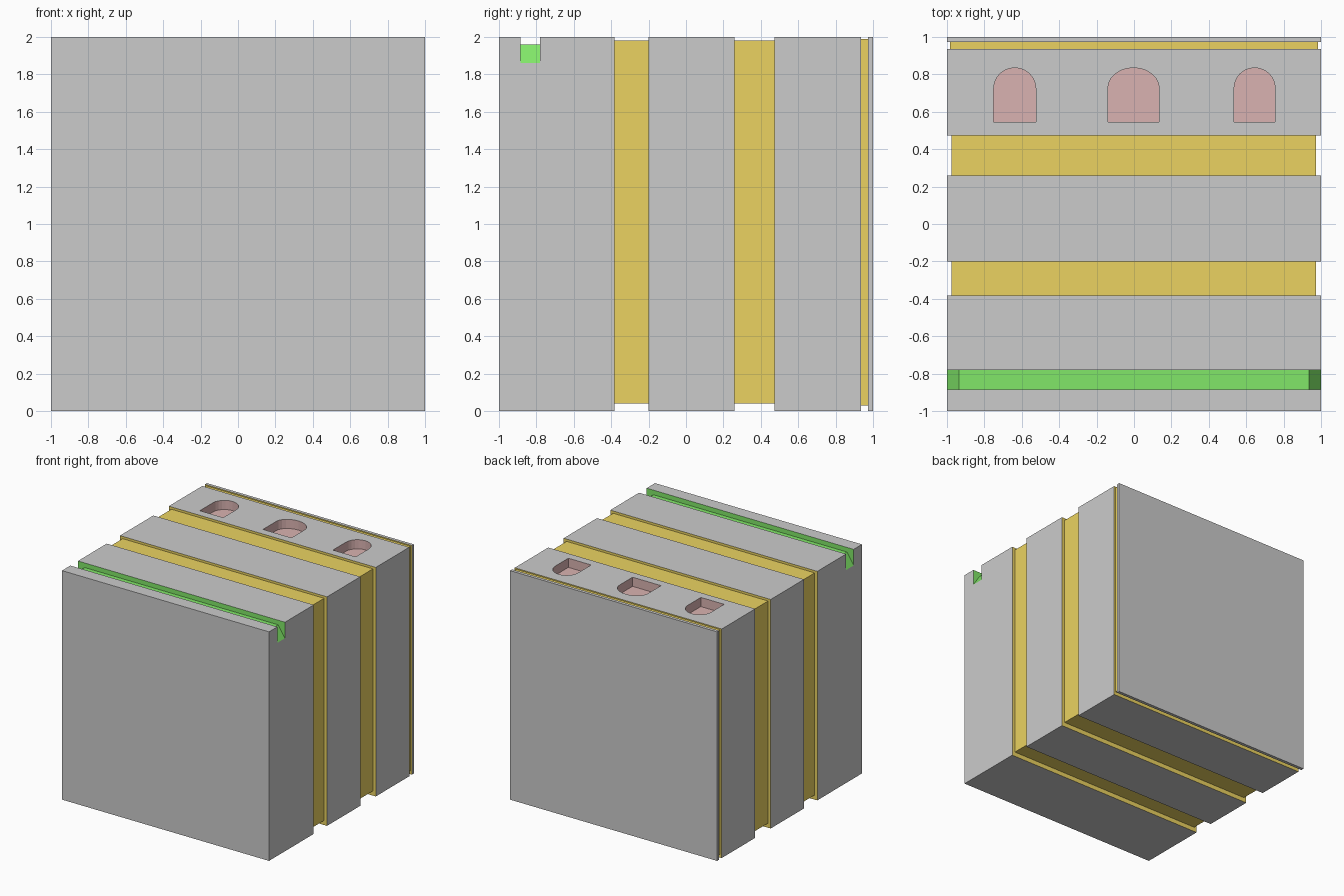
import bpy, bmesh, math

if "Cube" in bpy.data.objects:
    bpy.data.objects.remove(bpy.data.objects["Cube"])


def colour(name, rgb):
    m = bpy.data.materials.new(name)
    m.diffuse_color = (*rgb, 1)
    m.use_nodes = True
    m.node_tree.nodes["Principled BSDF"].inputs["Base Color"].default_value = m.diffuse_color
    return m


# slot 0 stays plain grey
SLOTS = [None,
         colour("gold", (0.83, 0.65, 0.12)),
         colour("green", (0.22, 0.80, 0.14)),
         colour("dusty_red", (0.70, 0.45, 0.44))]
GOLD, GREEN, RED = 1, 2, 3


def finish(bm, name):
    bmesh.ops.recalc_face_normals(bm, faces=bm.faces)
    me = bpy.data.meshes.new(name)
    bm.to_mesh(me)
    bm.free()
    for m in SLOTS:
        me.materials.append(m)
    ob = bpy.data.objects.new(name, me)
    bpy.context.collection.objects.link(ob)
    return ob


def prism(name, points, move, slot):
    """Extrude a closed 3D outline along a vector."""
    bm = bmesh.new()
    face = bm.faces.new([bm.verts.new(p) for p in points])
    ext = bmesh.ops.extrude_face_region(bm, geom=[face], use_keep_orig=True)
    verts = [g for g in ext["geom"] if isinstance(g, bmesh.types.BMVert)]
    bmesh.ops.translate(bm, verts=verts, vec=move)
    for f in bm.faces:
        f.material_index = slot
    return finish(bm, name)


def cut(body, cutter):
    mod = body.modifiers.new(cutter.name, "BOOLEAN")
    mod.operation = "DIFFERENCE"
    mod.solver = "EXACT"
    mod.object = cutter
    cutter.hide_render = True
    bpy.context.view_layer.objects.active = body
    bpy.ops.object.modifier_apply(modifier=mod.name)
    bpy.data.objects.remove(cutter)


# block body: rectangular rings lofted along y, with gold bands recessed all round
FULL = (-1, 1, 0, 2)
BAND = (-0.975, 0.972, 0.04, 1.98)
THIN = (-0.985, 0.985, 0.03, 1.99)
sections = [(-1, FULL)]
for y0, y1, rect in [(-0.383, -0.2, BAND), (0.26, 0.473, BAND), (0.935, 0.972, THIN)]:
    sections += [(y0, FULL), (y0, rect), (y1, rect), (y1, FULL)]
sections.append((1, FULL))

bm = bmesh.new()
rings = [[bm.verts.new(p) for p in ((a, y, c), (b, y, c), (b, y, d), (a, y, d))]
         for y, (a, b, c, d) in sections]
for i in range(len(rings) - 1):
    r, s = rings[i], rings[i + 1]
    grey = sections[i][1] == FULL and sections[i + 1][1] == FULL
    for k in range(4):
        f = bm.faces.new((r[k], r[(k + 1) % 4], s[(k + 1) % 4], s[k]))
        f.material_index = 0 if grey else GOLD
bm.faces.new(rings[0])
bm.faces.new(rings[-1])
body = finish(bm, "banded_block")

# green cable slot along the top front, sloping down at both ends
slot = [(-1.1, 2.1), (-1.1, 1.86), (-1, 1.86), (-0.935, 1.96),
        (0.935, 1.96), (1, 1.86), (1.1, 1.86), (1.1, 2.1)]
cut(body, prism("top_slot", [(x, -0.885, z) for x, z in slot], (0, 0.105, 0), GREEN))

# three arched pockets in the top rear
DEPTH = 0.08
for n, (x0, x1) in enumerate([(-0.75, -0.525), (-0.14, 0.135), (0.535, 0.755)]):
    cx, r = (x0 + x1) / 2, (x1 - x0) / 2
    arch = [(x0, 0.545, 2 - DEPTH), (x1, 0.545, 2 - DEPTH)]
    arch += [(cx + r * math.cos(math.pi * k / 12),
              0.725 + 0.11 * math.sin(math.pi * k / 12), 2 - DEPTH) for k in range(13)]
    cut(body, prism(f"pocket_{n}", arch, (0, 0, DEPTH + 0.1), RED))
